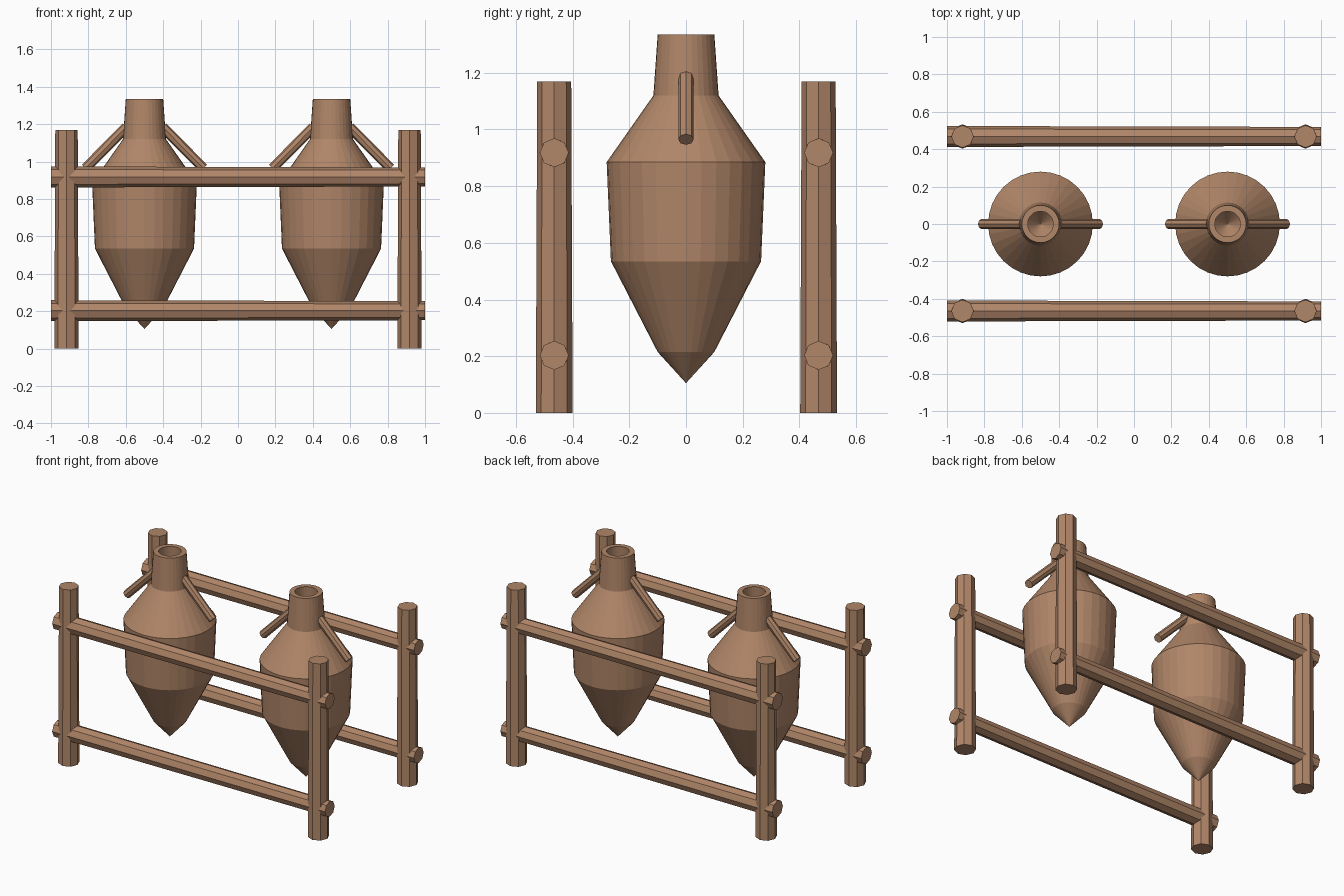
import bpy
import bmesh
import math
from mathutils import Vector

cube = bpy.data.objects.get("Cube")
if cube:
    bpy.data.objects.remove(cube, do_unlink=True)

# One clay-brown colour for everything
clay = bpy.data.materials.new("clay_brown")
clay.use_nodes = True
colour = (0.44, 0.24, 0.14, 1)
clay.diffuse_color = colour
clay.node_tree.nodes["Principled BSDF"].inputs["Base Color"].default_value = colour


def finish(name, bm):
    bmesh.ops.recalc_face_normals(bm, faces=bm.faces)
    mesh = bpy.data.meshes.new(name)
    bm.to_mesh(mesh)
    bm.free()
    mesh.materials.append(clay)
    obj = bpy.data.objects.new(name, mesh)
    bpy.context.collection.objects.link(obj)
    return obj


def pole(name, start, end, r_start, r_end):
    """Tapered eight-sided rod with a corner pointing along each axis."""
    start, end = Vector(start), Vector(end)
    axis = (end - start).normalized()
    u = Vector((0, 1, 0))
    if abs(axis.y) > 0.9:
        u = Vector((1, 0, 0))
    v = axis.cross(u)
    bm = bmesh.new()
    rings = []
    for centre, r in ((start, r_start), (end, r_end)):
        rings.append([bm.verts.new(centre + r * (math.cos(a) * u + math.sin(a) * v))
                      for a in (math.tau * i / 8 for i in range(8))])
    for i in range(8):
        j = (i + 1) % 8
        bm.faces.new((rings[0][i], rings[0][j], rings[1][j], rings[1][i]))
    for ring in rings:
        bm.faces.new(ring)
    return finish(name, bm)


def lathe(name, profile, x, sides=32):
    bm = bmesh.new()
    verts = [bm.verts.new((r, 0, z)) for r, z in profile]
    edges = [bm.edges.new(pair) for pair in zip(verts, verts[1:])]
    bmesh.ops.spin(bm, geom=verts + edges, cent=(0, 0, 0), axis=(0, 0, 1),
                   angle=math.tau, steps=sides, use_merge=True)
    bmesh.ops.remove_doubles(bm, verts=bm.verts, dist=0.0005)
    obj = finish(name, bm)
    obj.location.x = x
    return obj


# Pointed jars: outer wall up to the rim, then the hollow inside
outer = [(0, 0.105), (0.10, 0.215), (0.265, 0.535), (0.28, 0.885),
         (0.115, 1.12), (0.10, 1.335)]
inner = [(0.068, 1.335), (0.078, 1.11), (0.24, 0.87), (0.225, 0.55),
         (0.07, 0.24), (0, 0.16)]

for side, x in (("right", -0.5), ("left", 0.5)):
    lathe(side + "_jar", outer + inner, x)
    # Slanted handles from the neck out past the shoulder
    for hand, s in (("right", -1), ("left", 1)):
        pole(f"{side}_jar_{hand}_handle", (x + s * 0.097, 0, 1.185),
             (x + s * 0.315, 0, 0.965), 0.027, 0.027)

# Rack: four posts and two rails on each long side
for face, y in (("front", -0.465), ("back", 0.468)):
    for side, x in (("right", -0.917), ("left", 0.917)):
        pole(f"{face}_{side}_post", (x, y, 0), (x, y, 1.17), 0.065, 0.06)
    for level, z in (("lower", 0.203), ("upper", 0.918)):
        pole(f"{face}_{level}_rail", (-1, y, z), (1, y, z), 0.056, 0.051)
